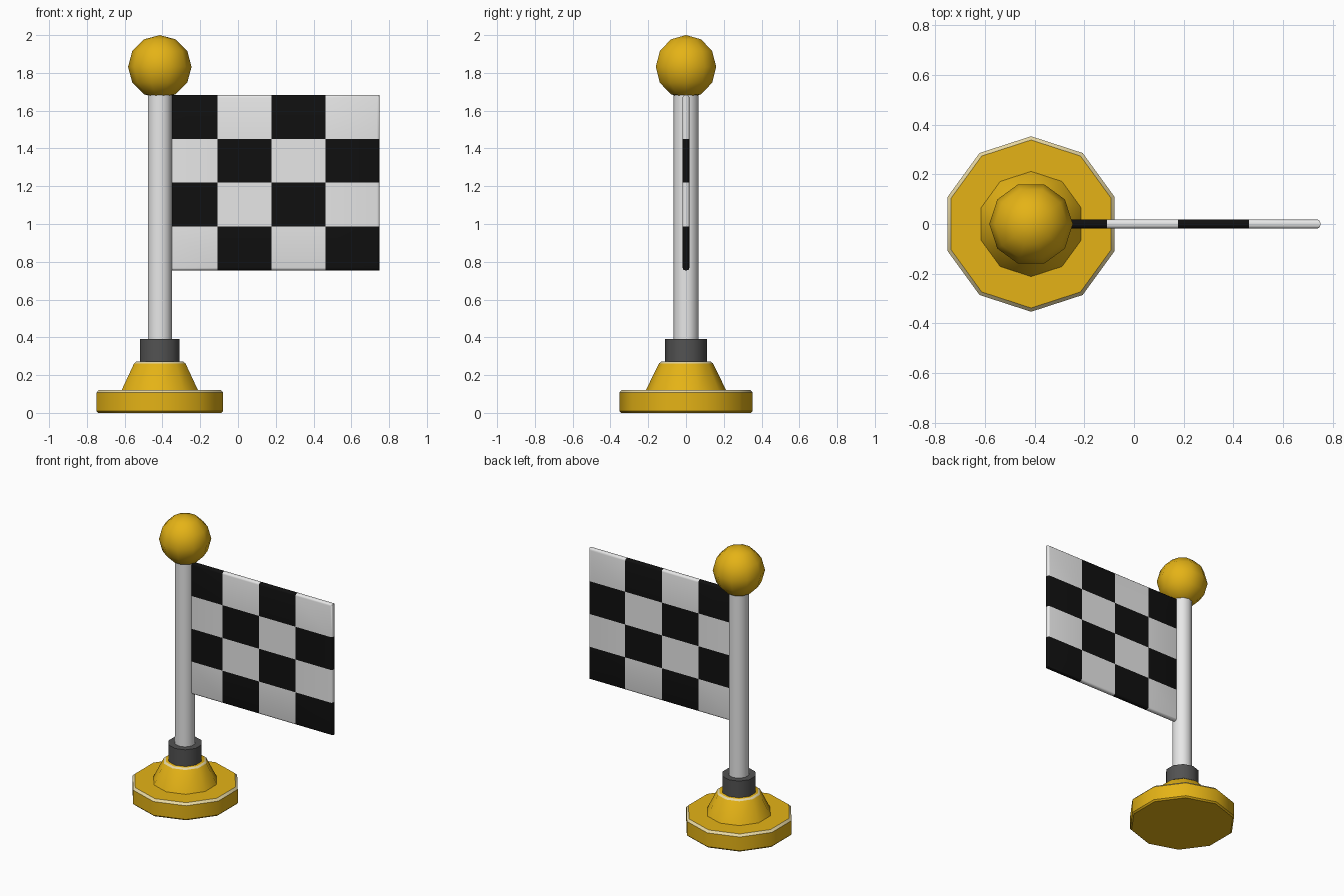
import bpy, bmesh, math

if "Cube" in bpy.data.objects:
    bpy.data.objects.remove(bpy.data.objects["Cube"])

CX = -0.414   # pole axis
SIDES = 10


def material(name, rgb):
    m = bpy.data.materials.new(name)
    m.diffuse_color = (*rgb, 1)
    m.use_nodes = True
    m.node_tree.nodes["Principled BSDF"].inputs["Base Color"].default_value = m.diffuse_color
    return m


yellow = material("yellow", (0.78, 0.45, 0.008))
cream = material("cream", (0.80, 0.68, 0.36))
white = material("white", (0.80, 0.80, 0.80))
grey = material("dark grey", (0.085, 0.085, 0.085))
black = material("black", (0.005, 0.005, 0.005))


def finish(bm, name, mats, angle=40):
    bmesh.ops.recalc_face_normals(bm, faces=bm.faces[:])
    me = bpy.data.meshes.new(name)
    bm.to_mesh(me)
    bm.free()
    for m in mats:
        me.materials.append(m)
    ob = bpy.data.objects.new(name, me)
    bpy.context.collection.objects.link(ob)
    bpy.ops.object.select_all(action='DESELECT')
    ob.select_set(True)
    bpy.context.view_layer.objects.active = ob
    bpy.ops.object.shade_smooth_by_angle(angle=math.radians(angle))
    return ob


def lathe(name, profile, mats, accent=(), phase=90):
    """Turn (radius, z) points around the pole axis; accent = bands using material 1."""
    bm = bmesh.new()
    rings = []
    for r, z in profile:
        ring = []
        for k in range(SIDES):
            a = math.radians(phase) + k * math.tau / SIDES
            ring.append(bm.verts.new((CX + r * math.cos(a), r * math.sin(a), z)))
        rings.append(ring)
    for i, (lo, hi) in enumerate(zip(rings, rings[1:])):
        for k in range(SIDES):
            n = (k + 1) % SIDES
            f = bm.faces.new((lo[k], lo[n], hi[n], hi[k]))
            f.material_index = int(i in accent)
    if profile[0][0] > 0.001:
        bm.faces.new(rings[0][::-1])
        bm.faces.new(rings[-1])
    bmesh.ops.remove_doubles(bm, verts=bm.verts[:], dist=1e-5)
    return finish(bm, name, mats)


# Stand: foot disc and tapered hub, both with a cream top bevel
lathe("base_disc", [(0.343, 0), (0.353, 0.01), (0.353, 0.107), (0.338, 0.122)],
      [yellow, cream], accent=(2,))
lathe("base_hub", [(0.215, 0.115), (0.143, 0.262), (0.130, 0.272)],
      [yellow, cream], accent=(1,))

# Collar and pole
lathe("collar", [(0.111, 0.265), (0.111, 0.39)], [grey])
lathe("pole", [(0.067, 0.38), (0.067, 1.70)], [white])

# Ball on top
R = 0.168
lathe("ball", [(R * math.cos(math.radians(t)), 1.832 + R * math.sin(math.radians(t)))
               for t in range(-90, 91, 30)], [yellow], phase=0)

# Chequered flag: rounded-edge slab cut into 4 x 4 squares
X0, X1, Z0, Z1, T = -0.396, 0.75, 0.755, 1.683, 0.018
W, H = (X1 - X0) / 4, (Z1 - Z0) / 4
bm = bmesh.new()
bmesh.ops.create_cube(bm, size=1)
for v in bm.verts:
    v.co = ((X0 + X1) / 2 + v.co.x * (X1 - X0), v.co.y * 2 * T,
            (Z0 + Z1) / 2 + v.co.z * (Z1 - Z0))
rim = [e for e in bm.edges if abs(e.verts[0].co.y - e.verts[1].co.y) < 1e-4]
bmesh.ops.bevel(bm, geom=rim, offset=0.014, segments=3, profile=0.5, affect='EDGES')
for i in (1, 2, 3):
    for co, no in (((X0 + i * W, 0, 0), (1, 0, 0)), ((0, 0, Z0 + i * H), (0, 0, 1))):
        bmesh.ops.bisect_plane(bm, geom=bm.verts[:] + bm.edges[:] + bm.faces[:],
                               plane_co=co, plane_no=no)
for f in bm.faces:
    c = f.calc_center_median()
    col = min(3, max(0, int((c.x - X0) / W)))
    row = min(3, max(0, int((Z1 - c.z) / H)))
    f.material_index = int((col + row) % 2 == 0)
finish(bm, "chequered_flag", [white, black])
